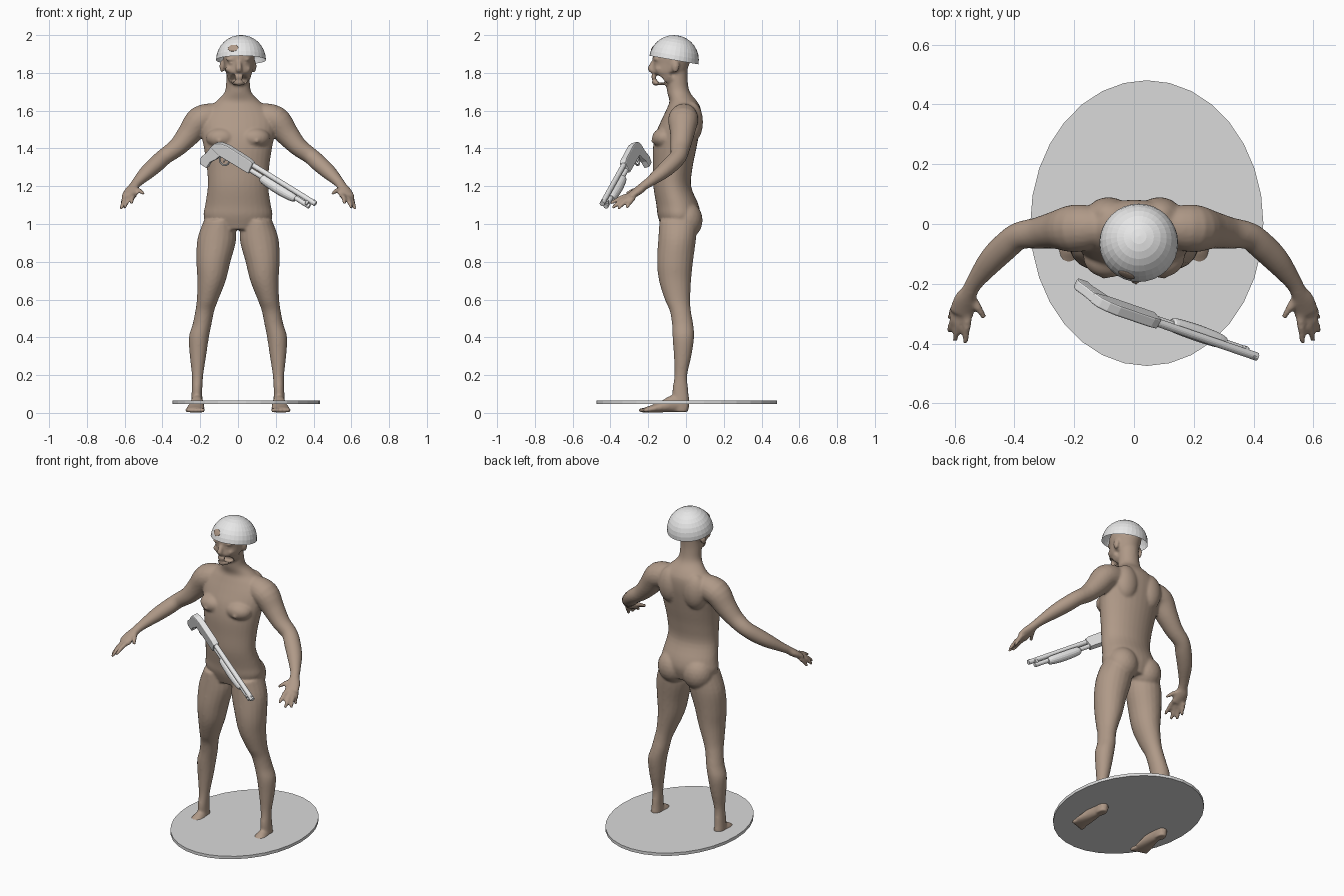
import bpy, bmesh, math
from mathutils import Vector, Matrix

if "Cube" in bpy.data.objects:
    bpy.data.objects.remove(bpy.data.objects["Cube"])


def material(name, rgb):
    m = bpy.data.materials.new(name)
    m.use_nodes = True
    m.diffuse_color = (*rgb, 1)
    for n in m.node_tree.nodes:
        if n.type == 'BSDF_PRINCIPLED':
            n.inputs["Base Color"].default_value = (*rgb, 1)
    return m


SKIN = material("tan skin", (.43, .32, .245))
STEEL = material("pale grey", (.8, .8, .8))
STONE = material("stone grey", (.7, .7, .7))


def finish(name, bm, mat, matrix=None, smooth=False):
    bmesh.ops.recalc_face_normals(bm, faces=bm.faces)
    me = bpy.data.meshes.new(name)
    bm.to_mesh(me)
    bm.free()
    me.materials.append(mat)
    for p in me.polygons:
        p.use_smooth = smooth
    ob = bpy.data.objects.new(name, me)
    bpy.context.collection.objects.link(ob)
    if matrix is not None:
        ob.matrix_world = matrix
    return ob


def spline(rows, steps):
    """Catmull-Rom interpolation through rows of numbers."""
    out = []
    for i in range(len(rows) - 1):
        a, b, c, d = (rows[max(i - 1, 0)], rows[i], rows[i + 1],
                      rows[min(i + 2, len(rows) - 1)])
        for s in range(steps):
            t = s / steps
            out.append([q + .5 * t * (r - p + t * (2 * p - 5 * q + 4 * r - u + t * (3 * (q - r) + u - p)))
                        for p, q, r, u in zip(a, b, c, d)])
    return out + [list(rows[-1])]


def loft(bm, rows, side=1, sides=20, steps=4):
    """Tube through rows of x, y, z, width radius, depth radius."""
    rows = [(r[0] * side, *r[1:]) for r in rows]
    rows = spline(rows, steps) if steps > 1 else rows
    pts = [Vector(r[:3]) for r in rows]
    rings = []
    for i, r in enumerate(rows):
        t = (pts[min(i + 1, len(pts) - 1)] - pts[max(i - 1, 0)]).normalized()
        u, v = Vector((1, 0, 0)), Vector((0, 1, 0))
        if abs(t.z) < .85:
            u = t.cross(Vector((0, 0, 1))).normalized()
            v = u.cross(t)
        rings.append([bm.verts.new(pts[i] + u * r[3] * math.cos(a) + v * r[4] * math.sin(a))
                      for a in (2 * math.pi * k / sides for k in range(sides))])
    new = [bm.faces.new(rings[0]), bm.faces.new(rings[-1])]
    for p, q in zip(rings, rings[1:]):
        new += [bm.faces.new((p[k], p[k - 1], q[k - 1], q[k])) for k in range(sides)]
    bmesh.ops.recalc_face_normals(bm, faces=new)


def blob(bm, centre, radii, side=1):
    m = Matrix.Translation((centre[0] * side, *centre[1:])) @ Matrix.Diagonal((*radii, 1))
    bmesh.ops.create_icosphere(bm, subdivisions=3, radius=1, matrix=m)


# Torso and neck, as z, y, width, depth
body = bmesh.new()
torso = [(.97, -.035, .15, .09), (1.04, -.037, .182, .112), (1.1, -.045, .174, .112),
         (1.2, -.073, .16, .1), (1.3, -.07, .165, .105), (1.4, -.06, .18, .115),
         (1.48, -.045, .195, .115), (1.55, -.025, .2, .105), (1.61, -.012, .165, .09),
         (1.65, -.015, .115, .073), (1.7, -.04, .07, .06), (1.77, -.05, .062, .058),
         (1.84, -.05, .06, .06)]
loft(body, [(0, y, z, w, d) for z, y, w, d in torso], sides=32)

# Head and face
head = [(1.735, -.135, .028, .042), (1.765, -.117, .052, .064), (1.8, -.092, .07, .088),
        (1.85, -.077, .079, .096), (1.885, -.072, .083, .105), (1.93, -.068, .076, .097),
        (1.965, -.065, .05, .065), (1.98, -.065, .02, .025)]
loft(body, [(.005, y, z, w, d) for z, y, w, d in head], sides=28)
loft(body, [(.005, -.172, 1.865, .01, .01), (.005, -.187, 1.825, .017, .017),
            (.005, -.178, 1.81, .02, .012)], sides=12)
blob(body, (.005, -.172, 1.783), (.028, .013, .007))
blob(body, (.005, -.17, 1.77), (.024, .012, .007))
blob(body, (.005, -.163, 1.748), (.024, .018, .016))

leg = [(.1, -.04, 1.02, .08, .1), (.112, -.047, .92, .103, .1), (.13, -.058, .8, .09, .095),
       (.14, -.058, .7, .075, .085), (.161, -.045, .6, .057, .067), (.176, -.03, .54, .05, .056),
       (.19, -.018, .47, .05, .056), (.207, -.014, .4, .053, .057), (.212, -.018, .3, .043, .046),
       (.214, -.027, .2, .03, .034), (.217, -.03, .12, .028, .042), (.218, -.025, .06, .03, .042),
       (.218, -.025, .005, .027, .038)]
foot = [(.217, .008, .03, .024, .026), (.217, -.06, .048, .034, .046), (.22, -.12, .034, .042, .032),
        (.226, -.18, .021, .05, .02), (.228, -.215, .016, .046, .014)]
arm = [(.12, -.01, 1.565, .07, .075), (.2, -.015, 1.55, .08, .075), (.26, -.02, 1.475, .064, .063),
       (.32, -.03, 1.408, .053, .05), (.385, -.04, 1.36, .046, .044), (.43, -.075, 1.32, .047, .044),
       (.48, -.125, 1.275, .043, .039), (.53, -.19, 1.225, .03, .027), (.55, -.225, 1.2, .028, .023),
       (.565, -.255, 1.175, .038, .023), (.578, -.3, 1.145, .042, .018)]
fingers = [((.553, -.285, 1.155), (.565, -.4, 1.108)), ((.575, -.295, 1.145), (.6, -.39, 1.085)),
           ((.59, -.29, 1.14), (.62, -.36, 1.078)), ((.597, -.275, 1.14), (.618, -.315, 1.08)),
           ((.55, -.235, 1.18), (.5, -.315, 1.16))]

# Limbs and muscles on both sides
for s in (1, -1):
    for rows in (leg, foot, arm):
        loft(body, rows, s)
    for base, tip in fingers:
        mid = [(a + b) / 2 for a, b in zip(base, tip)]
        mid[2] += .008
        loft(body, [(*base, .015, .014), (*mid, .014, .013), (*tip, .009, .009)], s, 10)
    for i in range(5):
        blob(body, (.187 + .02 * i, -.228 + .005 * i, .014), (.012, .026 - .002 * i, .013), s)
    blob(body, (.087, -.112, 1.455), (.083, .068, .057), s)     # chest
    blob(body, (.1, -.172, 1.44), (.012, .014, .012), s)        # nipple
    blob(body, (.085, .03, 1.54), (.075, .06, .11), s)          # shoulder blade
    blob(body, (.085, .0, 1.02), (.092, .088, .1), s)           # buttock
    blob(body, (.085, -.055, 1.835), (.013, .02, .034), s)      # ear
    blob(body, (.036, -.153, 1.872), (.03, .02, .009), s)       # brow
    blob(body, (.035, -.153, 1.852), (.015, .015, .009), s)     # eye
    blob(body, (.045, -.14, 1.82), (.024, .024, .018), s)       # cheek

figure = finish("body", body, SKIN, smooth=True)
fuse = figure.modifiers.new("fuse", 'REMESH')
fuse.mode = 'VOXEL'
fuse.voxel_size = .0075
fuse.use_smooth_shade = True
relax = figure.modifiers.new("relax", 'SMOOTH')
relax.factor = .5
relax.iterations = 5

# Helmet: open dome tipped back
dome = bmesh.new()
bmesh.ops.create_uvsphere(dome, u_segments=32, v_segments=16, radius=.132)
bmesh.ops.delete(dome, geom=[v for v in dome.verts if v.co.z < -.001], context='VERTS')
centre = Vector((.016, -.064, 1.868))
finish("helmet", dome, STEEL, Matrix.Translation(centre) @ Matrix.Rotation(math.radians(-10), 4, 'X'))

# Forehead patch showing through the helmet
out = Vector((-.042, -.108, .064)).normalized()
patch = bmesh.new()
bmesh.ops.create_icosphere(patch, subdivisions=3, radius=1, matrix=Matrix.Diagonal((.029, .02, .004, 1)))
finish("forehead_patch", patch, SKIN,
       Matrix.Translation(centre + out * .131) @ out.to_track_quat('Z', 'Y').to_matrix().to_4x4(), True)

# Oval base
base = bmesh.new()
bmesh.ops.create_cone(base, cap_ends=True, segments=32, radius1=1, radius2=1, depth=1)
finish("oval_base", base, STONE,
       Matrix.Translation((.043, .003, .057)) @ Matrix.Diagonal((.39, .478, .018, 1)))

# Gun frame: x along the barrel, z up, rolled a little
along = Vector((.51, -.175, -.315)).normalized()
up = (Vector((0, 0, 1)) - along * along.z).normalized()
roll = math.radians(15)
up = up * math.cos(roll) + along.cross(up) * math.sin(roll)
gun = Matrix((along, up.cross(along), up)).transposed().to_4x4()
gun.translation = (-.1, -.268, 1.42)


def plate(name, outline, half):
    """Side outline (x, z) extruded to both sides, with softened edges."""
    bm = bmesh.new()
    face = bm.faces.new([bm.verts.new((x, -half, z)) for x, z in outline])
    ext = bmesh.ops.extrude_face_region(bm, geom=[face])["geom"]
    bmesh.ops.translate(bm, vec=(0, half * 2, 0), verts=[g for g in ext if isinstance(g, bmesh.types.BMVert)])
    bev = finish(name, bm, STEEL, gun).modifiers.new("soften", 'BEVEL')
    bev.width = .006
    bev.segments = 2


def rod(name, rows, steps=1):
    bm = bmesh.new()
    loft(bm, [(x, 0, z, r, r) for x, z, r in rows], sides=16, steps=steps)
    finish(name, bm, STEEL, gun)


plate("receiver", [(-.035, -.035), (-.02, .0), (.01, .018), (.05, .026), (.19, .024), (.22, .016),
                   (.22, -.048), (.03, -.05)], .019)
plate("grip", [(-.033, -.028), (.04, -.04), (.022, -.08), (.0, -.11), (-.005, -.15),
               (-.05, -.148), (-.06, -.115), (-.042, -.07)], .017)
plate("trigger", [(.06, -.045), (.07, -.045), (.066, -.075), (.06, -.075)], .004)
rod("barrel", [(.2, .002, .014), (.625, .002, .014)])
rod("magazine_tube", [(.2, -.03, .013), (.6, -.03, .013)])
rod("pump_handle", [(.29, -.034, .017), (.31, -.036, .025), (.4, -.038, .028), (.48, -.036, .025),
                    (.51, -.034, .018)], 3)
rod("barrel_clamp", [(.575, -.014, .018), (.588, -.014, .018)])
rod("front_sight", [(.605, .016, .004), (.615, .016, .004)])

# Trigger guard loop
bpy.ops.mesh.primitive_torus_add(major_segments=20, minor_segments=8, major_radius=.028, minor_radius=.005)
guard = bpy.context.object
guard.name = "trigger_guard"
guard.data.materials.append(STEEL)
guard.matrix_world = gun @ Matrix.Translation((.062, 0, -.06)) @ Matrix.Rotation(math.pi / 2, 4, 'X')
